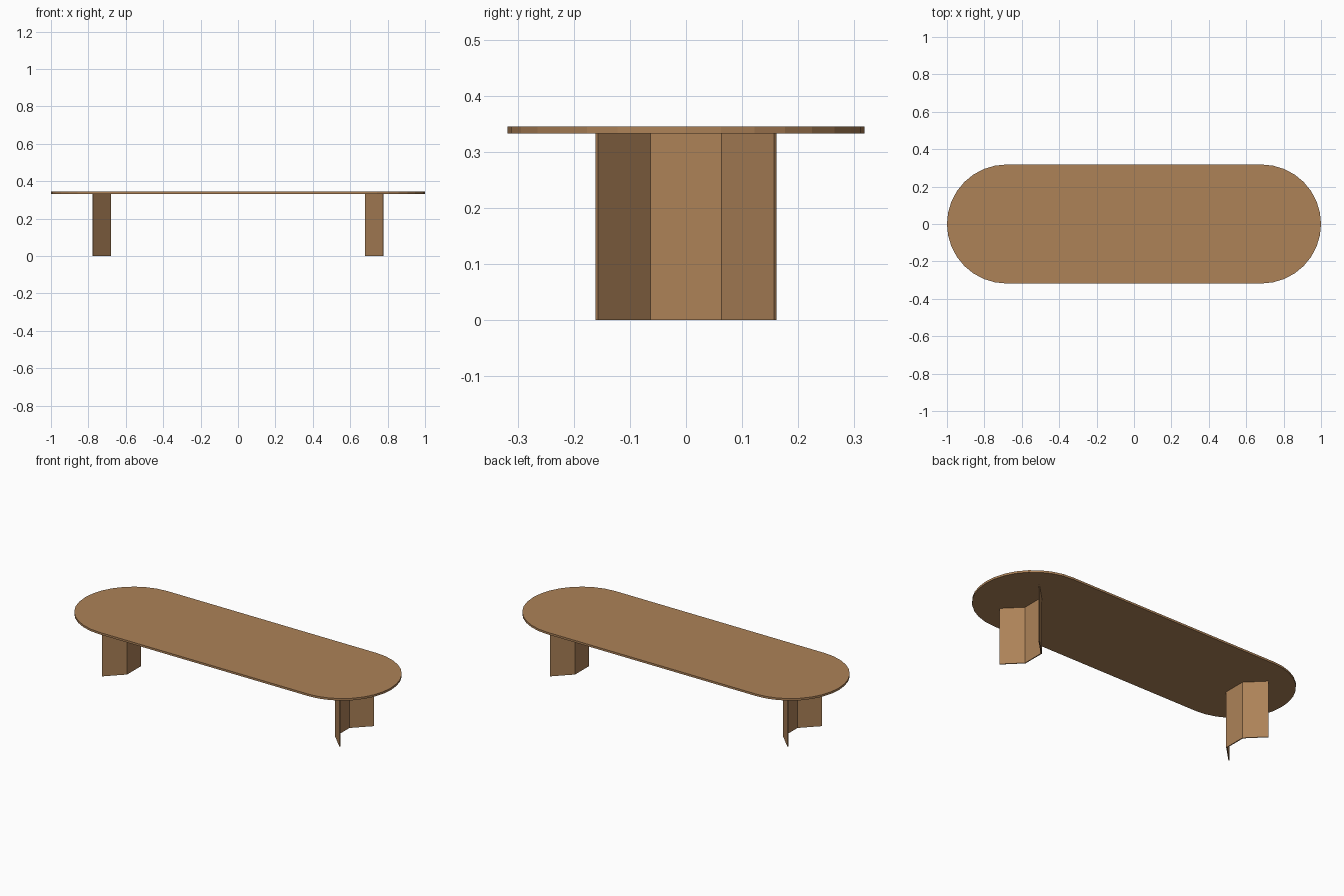
import bpy, bmesh, math

if "Cube" in bpy.data.objects:
    bpy.data.objects.remove(bpy.data.objects["Cube"])

wood = bpy.data.materials.new("warm brown wood")
wood.diffuse_color = (0.418, 0.223, 0.097, 1.0)
wood.use_nodes = True
wood.node_tree.nodes["Principled BSDF"].inputs["Base Color"].default_value = wood.diffuse_color


def prism(name, outline, z0, z1):
    """Extrude a closed xy outline from z0 up to z1."""
    bm = bmesh.new()
    face = bm.faces.new([bm.verts.new((x, y, z0)) for x, y in outline])
    ext = bmesh.ops.extrude_face_region(bm, geom=[face])
    tops = [v for v in ext["geom"] if isinstance(v, bmesh.types.BMVert)]
    bmesh.ops.translate(bm, verts=tops, vec=(0, 0, z1 - z0))
    bmesh.ops.recalc_face_normals(bm, faces=bm.faces)
    mesh = bpy.data.meshes.new(name)
    bm.to_mesh(mesh)
    bm.free()
    mesh.materials.append(wood)
    obj = bpy.data.objects.new(name, mesh)
    bpy.context.collection.objects.link(obj)
    return obj


LEG_H, TOP_H = 0.333, 0.345

# Stadium-shaped table top, 16 flat sides on each rounded end
R, SEG = 0.318, 16
top = []
for side, start in ((1, -math.pi / 2), (-1, math.pi / 2)):
    for i in range(SEG + 1):
        a = start + math.pi * i / SEG
        top.append((side * (1 - R) + R * math.cos(a), R * math.sin(a)))
prism("table_top", top, LEG_H, TOP_H)

# Folded-panel legs: flat middle with two wings opening outwards at 45 degrees
T = 0.0055                                   # panel thickness
X_IN, HALF, WING = 0.6845, 0.063, 0.094      # open-side face, half width, wing reach
s = T / math.sqrt(2)
half = [
    (X_IN, HALF),
    (X_IN + WING, HALF + WING),
    (X_IN + WING - s, HALF + WING + s),
    (X_IN - T, HALF + T * math.tan(math.pi / 8)),
]
leg = half + [(x, -y) for x, y in reversed(half)]
for name, side in (("right_leg", 1), ("left_leg", -1)):
    prism(name, [(side * x, y) for x, y in leg], 0.0, LEG_H)
